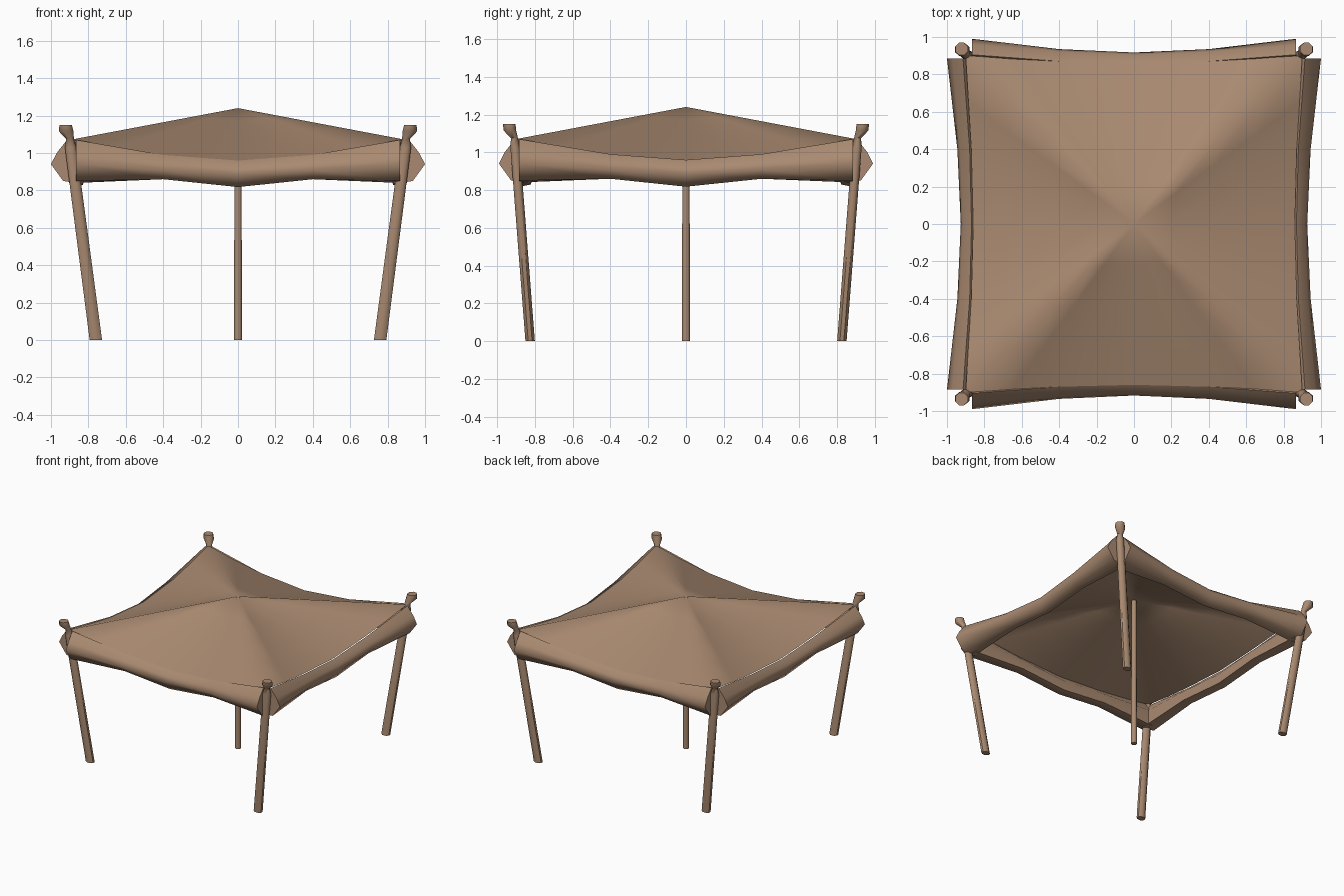
import bpy, bmesh, math
from mathutils import Vector

if "Cube" in bpy.data.objects:
    bpy.data.objects.remove(bpy.data.objects["Cube"])

cloth = bpy.data.materials.new("tan brown")
cloth.diffuse_color = (0.40, 0.255, 0.165, 1)
cloth.use_nodes = True
cloth.node_tree.nodes["Principled BSDF"].inputs["Base Color"].default_value = cloth.diffuse_color


def make(name, verts, faces, angle=50):
    me = bpy.data.meshes.new(name)
    me.from_pydata(verts, [], faces)
    bm = bmesh.new()
    bm.from_mesh(me)
    bmesh.ops.recalc_face_normals(bm, faces=bm.faces)
    bm.to_mesh(me)
    bm.free()
    me.materials.append(cloth)
    ob = bpy.data.objects.new(name, me)
    bpy.context.collection.objects.link(ob)
    bpy.ops.object.select_all(action='DESELECT')
    ob.select_set(True)
    bpy.context.view_layer.objects.active = ob
    bpy.ops.object.shade_smooth_by_angle(angle=math.radians(angle))
    return ob


def loft(name, rings, angle=50):
    """Skin a list of equal rings and cap both ends."""
    n = len(rings[0])
    verts = [p for r in rings for p in r]
    faces = [(i * n + j, i * n + (j + 1) % n, (i + 1) * n + (j + 1) % n, (i + 1) * n + j)
             for i in range(len(rings) - 1) for j in range(n)]
    faces += [tuple(range(n)), tuple(range(len(verts) - n, len(verts)))]
    return make(name, verts, faces, angle)


def turn(p, k):
    """Rotate a point by k quarter turns about z."""
    x, y, z = p
    for _ in range(k):
        x, y = -y, x
    return (x, y, z)


# Canopy: straight lines from the peak to a sagging rim
PEAK = Vector((0, 0, 1.24))
rim = []
for k in range(4):
    for x, y, z in ((-.9, -.9, 1.07), (-.65, -.885, 1.025), (-.4, -.87, .99),
                    (0, -.86, .96), (.4, -.87, .99), (.65, -.885, 1.025)):
        rim.append(Vector(turn((x, y, z), k)))
n, steps = len(rim), 4
verts = [PEAK] + [PEAK.lerp(p, t / steps) for t in range(1, steps + 1) for p in rim]
faces = [(0, 1 + j, 1 + (j + 1) % n) for j in range(n)]
faces += [(1 + t * n + j, 1 + (t + 1) * n + j, 1 + (t + 1) * n + (j + 1) % n, 1 + t * n + (j + 1) % n)
          for t in range(steps - 1) for j in range(n)]
make("canopy", verts, faces)

# Rolled cloth edges: sections (outward distance, height) at end, quarter, middle
END = ((.905, 1.07), (.96, 1.0), (.99, .94), (.925, .85), (.82, .84), (.83, .97))
QUARTER = ((.87, .99), (.92, .955), (.935, .91), (.89, .86), (.82, .865), (.82, .94))
MIDDLE = ((.86, .96), (.905, .925), (.917, .885), (.88, .818), (.82, .83), (.81, .90))
for k, side in enumerate(("front", "right", "back", "left")):
    grow, half = (1.01, .885) if k % 2 else (1.0, .865)
    rings = []
    for s, sec in ((-half, END), (-.4, QUARTER), (0, MIDDLE), (.4, QUARTER), (half, END)):
        rings.append([turn((s, -d * grow, z), k) for d, z in sec])
    loft(side + "_rolled_edge", rings, 65)


def ring(cx, cy, z, rx, ry, sides=8):
    return [(cx + rx * math.cos(math.tau * (i + .5) / sides),
             cy + ry * math.sin(math.tau * (i + .5) / sides), z) for i in range(sides)]


# Leaning corner posts with a narrow neck and flared cap
for sx, a in ((-1, "left"), (1, "right")):
    for sy, b in ((-1, "front"), (1, "back")):
        path = ((.76, .825, 0, .036, .027), (.895, .905, 1.03, .033, .027),
                (.898, .908, 1.075, .022, .020), (.918, .932, 1.115, .042, .036),
                (.922, .936, 1.15, .036, .036))
        loft(f"{b}_{a}_post", [ring(sx * x, sy * y, z, rx, ry) for x, y, z, rx, ry in path])

# Centre pole
loft("centre_pole", [ring(0, 0, 0, .023, .023), ring(0, 0, 1.235, .02, .02)])
